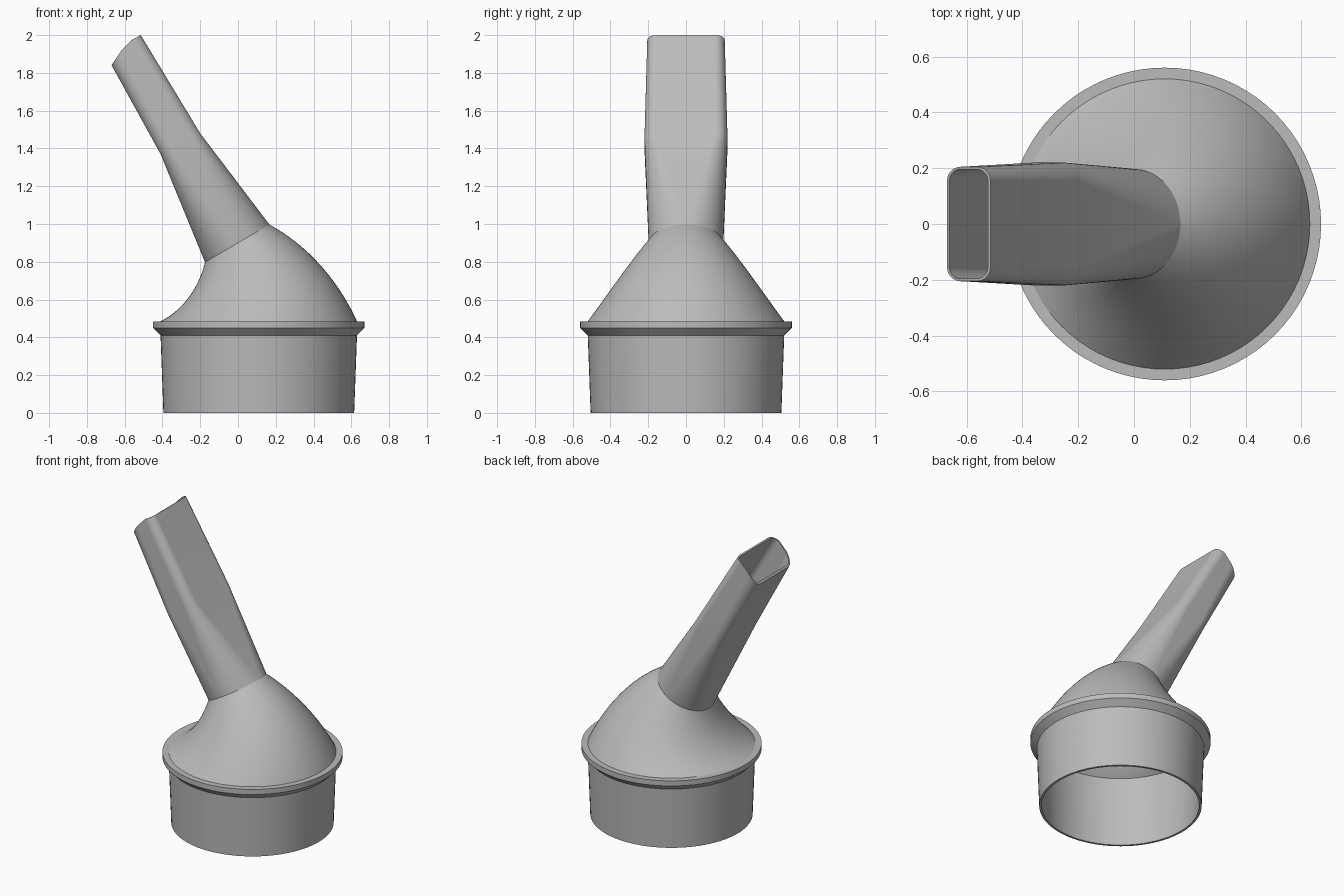
import bpy, bmesh
from math import sin, cos, pi, radians
from mathutils import Vector

if "Cube" in bpy.data.objects:
    bpy.data.objects.remove(bpy.data.objects["Cube"], do_unlink=True)

grey = bpy.data.materials.new("matte grey plastic")
grey.use_nodes = True
colour = (0.5, 0.5, 0.5, 1)
grey.diffuse_color = colour
grey.node_tree.nodes["Principled BSDF"].inputs["Base Color"].default_value = colour

STEPS = 20       # segments per quarter turn
BASE_X = 0.11    # axis of the round socket
WALL = 0.015


def ring(x, z, half_x, half_y, corner, tilt=0.0):
    """Rounded rectangle (or circle) tilted about the y axis."""
    points = []
    for quarter, (sx, sy) in enumerate([(1, 1), (-1, 1), (-1, -1), (1, -1)]):
        for i in range(STEPS + 1):
            a = (quarter + i / STEPS) * pi / 2
            u = sx * (half_x - corner) + corner * cos(a)
            v = sy * (half_y - corner) + corner * sin(a)
            points.append(Vector((x + u * cos(tilt), v, z + u * sin(tilt))))
    return points


def circle(x, z, r, tilt=0.0):
    return ring(x, z, r, r, r, tilt)


def tube(name, rings):
    """Closed loop of rings: up the outside, down the inside."""
    bm = bmesh.new()
    loops = [[bm.verts.new(p) for p in r] for r in rings]
    for a, b in zip(loops, loops[1:] + loops[:1]):
        for i in range(len(a)):
            j = (i + 1) % len(a)
            bm.faces.new((a[i], a[j], b[j], b[i]))
    bmesh.ops.remove_doubles(bm, verts=bm.verts[:], dist=1e-5)
    bmesh.ops.recalc_face_normals(bm, faces=bm.faces[:])
    mesh = bpy.data.meshes.new(name)
    bm.to_mesh(mesh)
    bm.free()
    mesh.materials.append(grey)
    obj = bpy.data.objects.new(name, mesh)
    bpy.context.collection.objects.link(obj)
    bpy.ops.object.select_all(action="DESELECT")
    obj.select_set(True)
    bpy.context.view_layer.objects.active = obj
    bpy.ops.object.shade_smooth_by_angle(angle=radians(25))
    weighted = obj.modifiers.new("even shading", "WEIGHTED_NORMAL")
    weighted.keep_sharp = True
    return obj


# Tapered socket with its chamfered flange
profile = [(0.505, 0), (0.52, 0.41), (0.56, 0.45), (0.56, 0.485),
           (0.52 - WALL, 0.485), (0.52 - WALL, 0.41), (0.505 - WALL, 0)]
tube("socket_and_flange", [circle(BASE_X, z, r) for r, z in profile])

# Bent dome: a shrinking circle swung about a hinge line beside the socket
HINGE_X, HINGE_Z, BEND = -0.71, 0.485, radians(30.3)


def dome_ring(t, inset):
    near, far = 0.30 + 0.32 * t, 1.34 - 0.325 * t
    mid, angle = (near + far) / 2, BEND * t
    return circle(HINGE_X + mid * cos(angle), HINGE_Z + mid * sin(angle),
                  (far - near) / 2 - inset, angle)


steps = [i / 24 for i in range(25)]
tube("bent_dome", [dome_ring(t, 0) for t in steps]
     + [dome_ring(t, WALL) for t in reversed(steps)])


# Neck: round at the dome, rounded rectangle at the middle and the tip
def tip_ring(inset):
    points = ring(-0.592, 0, 0.0775 - inset, 0.205 - inset, 0.05 - inset)
    for p in points:
        # square cut on the upper side, steeper bevel on the lower side
        slope = 0.53 if p.x > -0.59 else 1.5
        p.z = 1.96 + (p.x + 0.59) * slope
    return points


def neck_rings(inset):
    middle = ring(-0.305, 1.425, 0.1185 - inset, 0.22 - inset,
                  0.06 - inset, radians(27.6))
    return [dome_ring(1, inset), middle, tip_ring(inset * 0.6)]


tube("flattened_neck", neck_rings(0) + neck_rings(WALL)[::-1])
